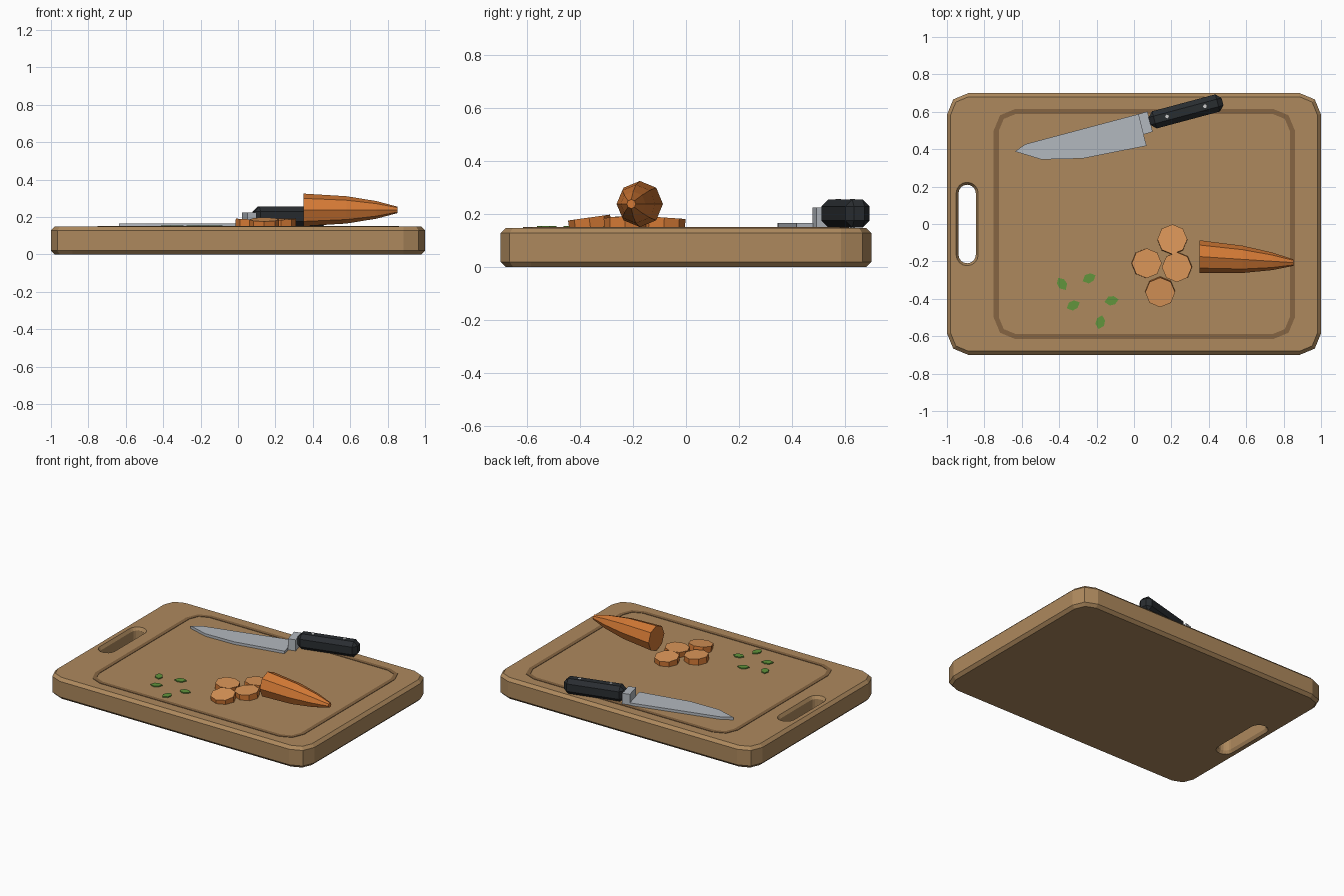
import bpy, bmesh
from math import sin, cos, pi, radians
from mathutils import Matrix, Vector

if "Cube" in bpy.data.objects:
    bpy.data.objects.remove(bpy.data.objects["Cube"])

TOP = 0.148  # board surface height


def mat(name, r, g, b):
    m = bpy.data.materials.new(name)
    m.diffuse_color = (r, g, b, 1)
    m.use_nodes = True
    m.node_tree.nodes["Principled BSDF"].inputs["Base Color"].default_value = m.diffuse_color
    return m


WOOD = mat("wood", 0.42, 0.25, 0.11)
GROOVE = mat("groove_wood", 0.24, 0.13, 0.055)
STEEL = mat("steel", 0.45, 0.48, 0.52)
BLACK = mat("black_handle", 0.022, 0.026, 0.03)
RIVET = mat("rivet_metal", 0.7, 0.7, 0.7)
SKIN = mat("carrot_skin", 0.65, 0.19, 0.035)
FLESH = mat("carrot_flesh", 0.72, 0.31, 0.10)
GREEN = mat("herb_green", 0.12, 0.30, 0.045)


def finish(name, bm, *mats):
    bmesh.ops.recalc_face_normals(bm, faces=bm.faces)
    me = bpy.data.meshes.new(name)
    bm.to_mesh(me)
    bm.free()
    for m in mats:
        me.materials.append(m)
    ob = bpy.data.objects.new(name, me)
    bpy.context.collection.objects.link(ob)
    return ob


def loft(bm, loops, cap=True, closed=False):
    """Join equal-length point loops with quads; return the vertex rings."""
    rings = [[bm.verts.new(p) for p in lp] for lp in loops]
    pairs = list(zip(rings, rings[1:]))
    if closed:
        pairs.append((rings[-1], rings[0]))
    for a, b in pairs:
        n = len(a)
        for i in range(n):
            j = (i + 1) % n
            bm.faces.new((a[i], a[j], b[j], b[i]))
    if cap:
        bm.faces.new(rings[0])
        bm.faces.new(rings[-1])
    return rings


def round_rect(cx, hx, hy, r, segs, z):
    pts = []
    for k, (sx, sy) in enumerate(((1, 1), (-1, 1), (-1, -1), (1, -1))):
        for i in range(segs + 1):
            a = (k + i / segs) * pi / 2
            pts.append((cx + sx * (hx - r) + r * cos(a), sy * (hy - r) + r * sin(a), z))
    return pts


def prism(name, pts, z0, z1, m):
    bm = bmesh.new()
    loft(bm, [[(x, y, z) for x, y in pts] for z in (z0, z1)])
    return finish(name, bm, m)


# Board: bevelled slab with a bevelled slot handle
bm = bmesh.new()
layers = ((0, 1), (0.02, 0), (TOP - 0.02, 0), (TOP, 1))
outer = loft(bm, [round_rect(0, 1 - 0.02 * k, 0.7 - 0.02 * k, 0.115 - 0.02 * k, 2, z)
                  for z, k in layers], cap=False)
slot = loft(bm, [round_rect(-0.892, 0.046 + 0.013 * k, 0.21 + 0.013 * k, 0.045 + 0.013 * k, 4, z)
                 for z, k in layers], cap=False)
for k in (0, -1):
    edges = [bm.edges.get((r[i - 1], r[i])) for r in (outer[k], slot[k]) for i in range(len(r))]
    bmesh.ops.triangle_fill(bm, edges=edges, use_beauty=True)
finish("cutting_board", bm, WOOD)

# Juice groove: thin darker band on the surface
bm = bmesh.new()
big, small = (0.055, 0.805, 0.615, 0.115, 2), (0.055, 0.778, 0.588, 0.09, 2)
loft(bm, [round_rect(*big, TOP - 0.006), round_rect(*big, TOP + 0.003),
          round_rect(*small, TOP + 0.003), round_rect(*small, TOP - 0.006)],
     cap=False, closed=True)
finish("juice_groove", bm, GROOVE)

# Knife blade and bolster
prism("knife_blade", [(-0.637, 0.388), (-0.495, 0.345), (-0.275, 0.35), (0.067, 0.418),
                      (0.024, 0.588), (-0.58, 0.427)], TOP, 0.166, STEEL)
prism("knife_bolster", [(0.022, 0.587), (0.05, 0.478), (0.1, 0.493), (0.072, 0.602)],
      TOP, 0.225, STEEL)

# Knife handle: box chamfered on every edge
KNIFE = Matrix.Translation((0.278, 0.602, 0.202)) @ Matrix.Rotation(radians(15), 4, 'Z')
bm = bmesh.new()
bmesh.ops.create_cube(bm, size=1)
bmesh.ops.scale(bm, vec=(0.404, 0.095, 0.106), verts=bm.verts)
bmesh.ops.bevel(bm, geom=bm.edges[:], offset=0.027, segments=1, affect='EDGES',
                offset_type='OFFSET')
bm.transform(KNIFE)
finish("knife_handle", bm, BLACK)

# Rivets
for i, s in enumerate((-1, 1)):
    bm = bmesh.new()
    bmesh.ops.create_cone(bm, cap_ends=True, segments=8, radius1=0.01, radius2=0.01, depth=0.11,
                          matrix=KNIFE @ Matrix.Translation((s * 0.105, 0, 0)))
    finish(f"handle_rivet_{i + 1}", bm, RIVET)

# Carrot: eight-sided tapering body
bm = bmesh.new()
loft(bm, [[(x, -0.174 - (x - 0.35) * 0.065 + r * cos(i * pi / 4), 0.238 + r * sin(i * pi / 4))
           for i in range(8)]
          for x, r in ((0.35, 0.087), (0.58, 0.073), (0.74, 0.047), (0.853, 0.017))])
finish("carrot", bm, SKIN)

# Carrot slices: x, y, tilt about x, tilt about y (degrees)
slices = ((0.205, -0.083, -4, 0), (0.067, -0.21, 0, 3), (0.23, -0.23, 2, -3), (0.14, -0.363, 8, 0))
for i, (x, y, tx, ty) in enumerate(slices):
    bm = bmesh.new()
    m = (Matrix.Translation((x, y, TOP + 0.018)) @ Matrix.Rotation(radians(tx), 4, 'X')
         @ Matrix.Rotation(radians(ty), 4, 'Y'))
    bmesh.ops.create_cone(bm, cap_ends=True, segments=8, radius1=0.08, radius2=0.08,
                          depth=0.042, matrix=m)
    for f in bm.faces:
        f.material_index = 1 if len(f.verts) == 8 else 0
    finish(f"carrot_slice_{i + 1}", bm, SKIN, FLESH)

# Herb leaves: x, y, angle
leaves = ((-0.385, -0.32, 122), (-0.24, -0.29, 25), (-0.325, -0.435, 25),
          (-0.12, -0.41, 10), (-0.18, -0.525, 75))
shape = ((-0.038, 0), (-0.014, -0.024), (0.016, -0.022), (0.038, 0), (0.016, 0.022), (-0.014, 0.024))
for i, (x, y, a) in enumerate(leaves):
    rot = Matrix.Rotation(radians(a), 2)
    pts = [Vector((x, y)) + rot @ Vector(p) for p in shape]
    prism(f"herb_leaf_{i + 1}", pts, TOP, TOP + 0.007, GREEN)
